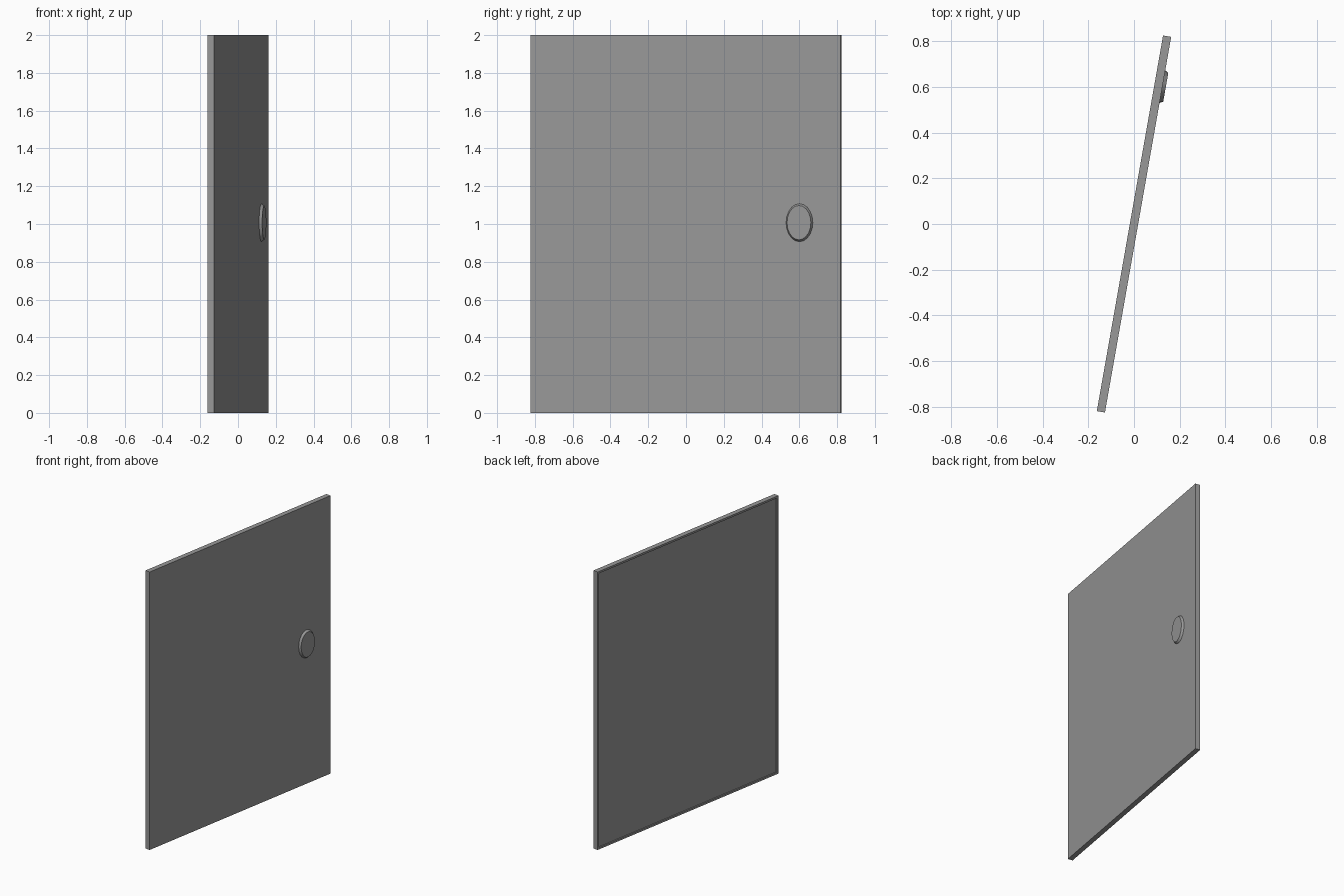
import bpy, bmesh, math
from mathutils import Matrix

if "Cube" in bpy.data.objects:
    bpy.data.objects.remove(bpy.data.objects["Cube"])

LENGTH, THICK, HEIGHT = 1.668, 0.036, 2.0
TURN = Matrix.Rotation(math.radians(-10), 4, 'Z')

dark_grey = bpy.data.materials.new("dark_grey")
dark_grey.diffuse_color = (0.315, 0.315, 0.315, 1)
dark_grey.use_nodes = True
dark_grey.node_tree.nodes["Principled BSDF"].inputs["Base Color"].default_value = dark_grey.diffuse_color


def finish(bm, name):
    # Turn the part with the door and add it to the scene
    bm.transform(TURN)
    bmesh.ops.recalc_face_normals(bm, faces=bm.faces)
    mesh = bpy.data.meshes.new(name)
    bm.to_mesh(mesh)
    bm.free()
    mesh.materials.append(dark_grey)
    obj = bpy.data.objects.new(name, mesh)
    bpy.context.collection.objects.link(obj)
    return obj


# Door panel with a shallow framed recess on its back
bm = bmesh.new()
bmesh.ops.create_cube(bm, size=1, matrix=Matrix.Translation((0, 0, HEIGHT / 2))
                      @ Matrix.Diagonal((THICK, LENGTH, HEIGHT, 1)))
bm.normal_update()
back = [f for f in bm.faces if f.normal.x < -0.9]
bmesh.ops.inset_region(bm, faces=back, thickness=0.02)
bmesh.ops.inset_region(bm, faces=back, thickness=0.0005)
for v in back[0].verts:
    v.co.x += 0.007
finish(bm, "door_panel")

# Raised oval finger pull with a sloping rim
bm = bmesh.new()
SIDES = 20
rings = []
for x, ry, rz in ((-0.002, 0.073, 0.102), (0.015, 0.064, 0.091)):
    ring = []
    for i in range(SIDES):
        a = 2 * math.pi * i / SIDES
        ring.append(bm.verts.new((THICK / 2 + x, 0.613 + ry * math.cos(a),
                                  1.007 + rz * math.sin(a))))
    rings.append(ring)
low, high = rings
for i in range(SIDES):
    j = (i + 1) % SIDES
    bm.faces.new((low[i], low[j], high[j], high[i]))
bm.faces.new(low)
bm.faces.new(high)
pull = finish(bm, "finger_pull")

# Smooth the round rim but keep its edges sharp
bpy.context.view_layer.objects.active = pull
pull.select_set(True)
bpy.ops.object.shade_smooth_by_angle(angle=math.radians(35))
